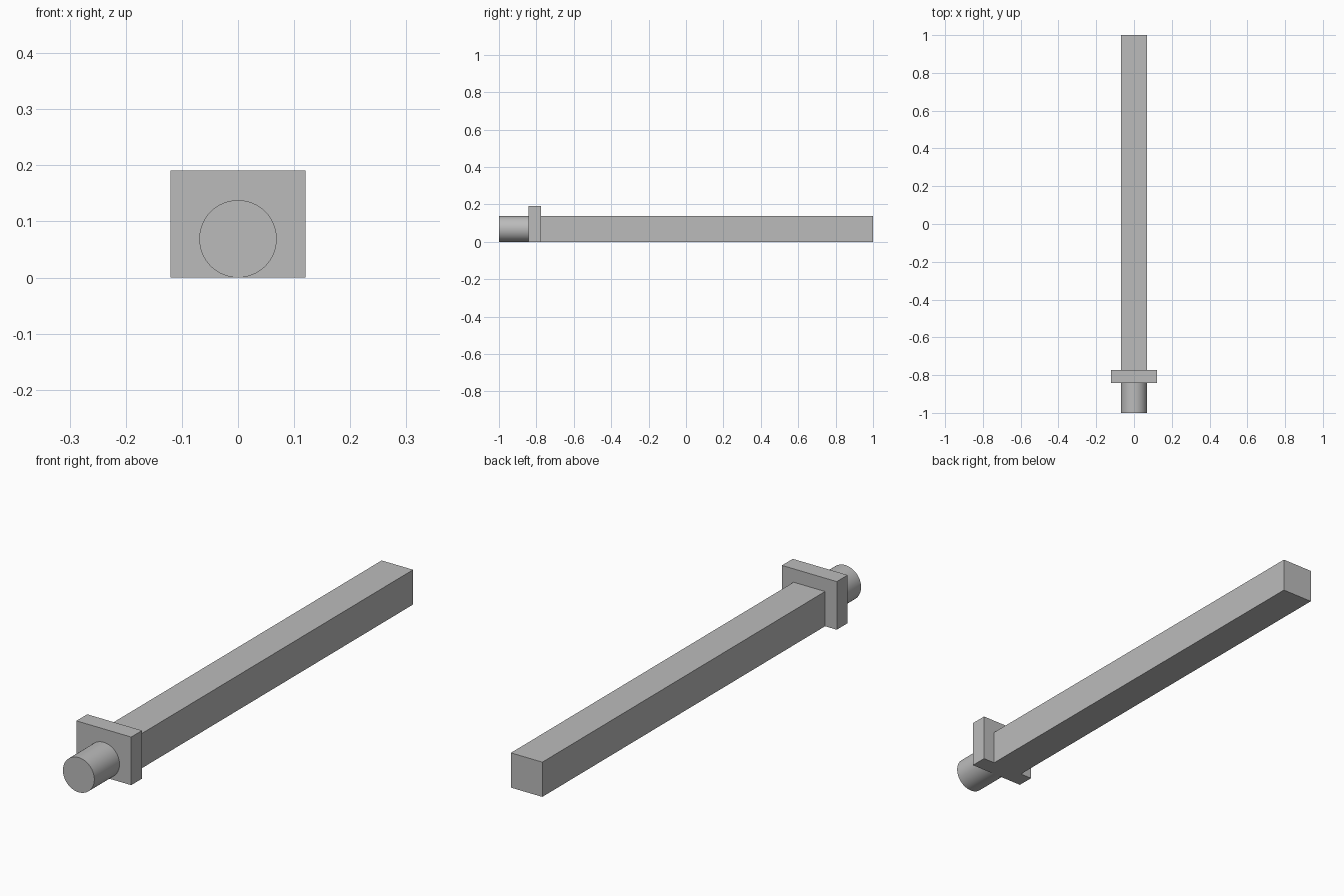
import bpy
import math

cube = bpy.data.objects.get("Cube")
if cube:
    bpy.data.objects.remove(cube, do_unlink=True)

# Single plain grey
GREY = (0.5, 0.5, 0.5, 1.0)
grey = bpy.data.materials.new("plain grey")
grey.use_nodes = True
grey.diffuse_color = GREY
grey.node_tree.nodes["Principled BSDF"].inputs["Base Color"].default_value = GREY

RADIUS = 0.069
FRONT, COLLAR_FRONT, COLLAR_BACK, BACK = -1.0, -0.842, -0.774, 1.0


def box(name, width, height, y0, y1):
    """Box resting on the ground, centred on x, running from y0 to y1."""
    bpy.ops.mesh.primitive_cube_add(size=1, location=(0, (y0 + y1) / 2, height / 2))
    obj = bpy.context.object
    obj.name = name
    obj.scale = (width, y1 - y0, height)
    bpy.ops.object.transform_apply(location=False, rotation=False, scale=True)
    obj.data.materials.append(grey)
    return obj


# Long square bar and the collar plate at its front
box("bar", 2 * RADIUS, 2 * RADIUS, COLLAR_BACK, BACK)
box("collar", 0.241, 0.191, COLLAR_FRONT, COLLAR_BACK)

# Round peg in front of the collar
bpy.ops.mesh.primitive_cylinder_add(
    vertices=64, radius=RADIUS, depth=COLLAR_FRONT - FRONT,
    location=(0, (FRONT + COLLAR_FRONT) / 2, RADIUS),
    rotation=(math.pi / 2, 0, 0))
peg = bpy.context.object
peg.name = "peg"
peg.data.materials.append(grey)
bpy.ops.object.shade_smooth_by_angle(angle=math.radians(30))
